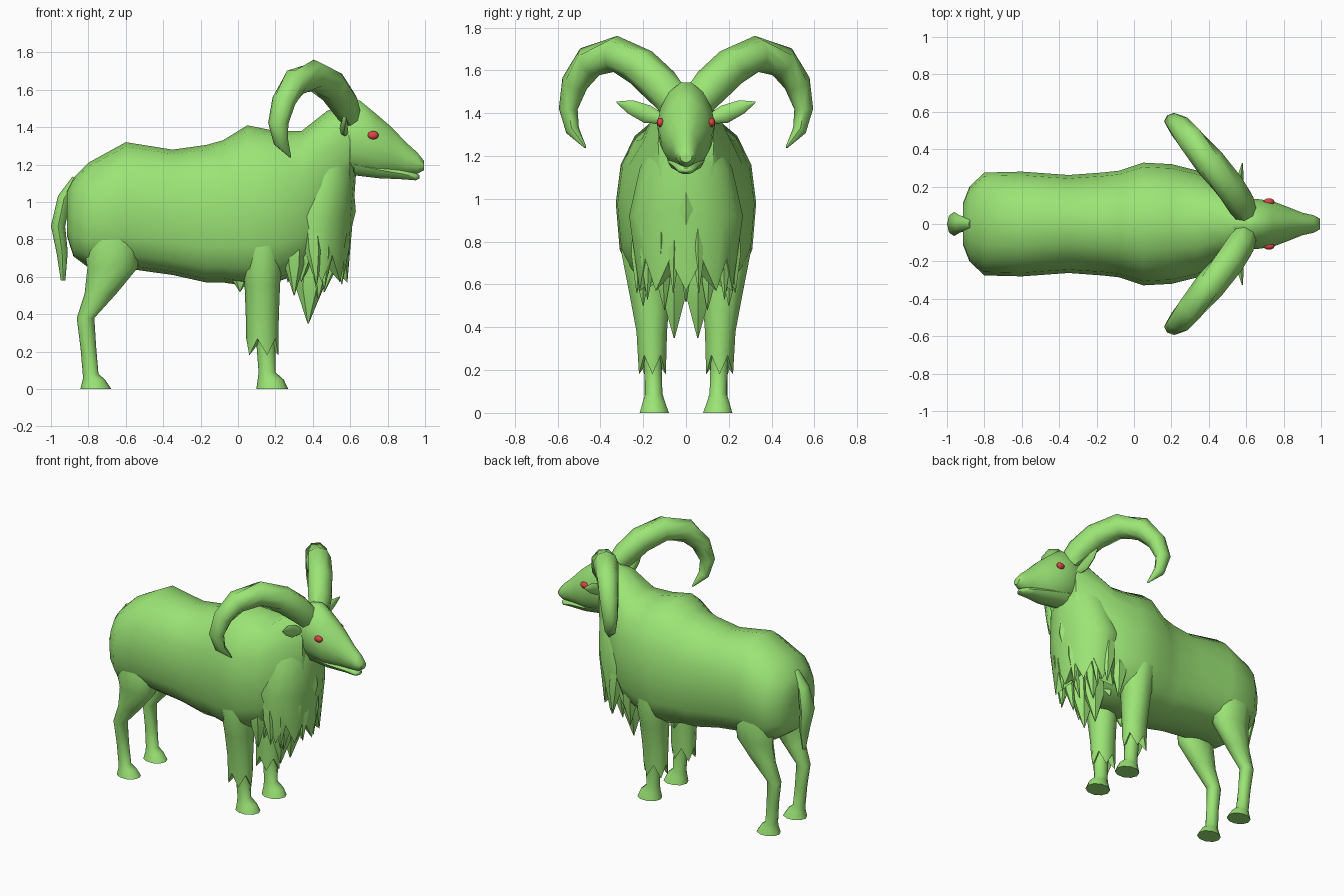
import bpy, bmesh, math
from mathutils import Vector


def material(name, rgb):
    m = bpy.data.materials.new(name)
    m.diffuse_color = (*rgb, 1)
    return m


GREEN = material("green", (0.33, 0.78, 0.18))
RED = material("red", (0.75, 0.06, 0.06))
X, Y, Z = Vector((1, 0, 0)), Vector((0, 1, 0)), Vector((0, 0, 1))


def finish(name, bm, mirror, mat=GREEN, angle=50):
    bmesh.ops.recalc_face_normals(bm, faces=bm.faces)
    me = bpy.data.meshes.new(name)
    bm.to_mesh(me)
    bm.free()
    ob = bpy.data.objects.new(name, me)
    bpy.context.collection.objects.link(ob)
    me.materials.append(mat)
    if mirror:
        ob.modifiers.new("mirror", "MIRROR").use_axis = (False, True, False)
        ob.modifiers["mirror"].use_mirror_merge = False
    bpy.ops.object.select_all(action="DESELECT")
    bpy.context.view_layer.objects.active = ob
    ob.select_set(True)
    bpy.ops.object.shade_smooth_by_angle(angle=math.radians(angle))
    return ob


def add_loft(bm, rows, plane, n=12, power=2.0, low_power=None, jag=0.0):
    """Skin rings (x, y, z, a, b); jag pulls every other end vertex down."""
    rings = []
    for i, (x, y, z, a, b) in enumerate(rows):
        c = Vector((x, y, z))
        if plane == "x":
            u, v = Y, Z
        elif plane == "z":
            u, v = X, Y
        else:
            p, q = rows[max(i - 1, 0)], rows[min(i + 1, len(rows) - 1)]
            t = (Vector(q[:3]) - Vector(p[:3])).normalized()
            u = t.cross(X).normalized()
            v = t.cross(u)
        ring = []
        for k in range(n):
            s, co = math.sin(2 * math.pi * k / n), math.cos(2 * math.pi * k / n)
            e = 2 / (low_power if low_power and s < 0 else power)
            p = c + u * a * math.copysign(abs(co) ** e, co) + v * b * math.copysign(abs(s) ** e, s)
            if jag and i == len(rows) - 1 and k % 2 == 0:
                p.z -= jag
            ring.append(bm.verts.new(p))
        rings.append(ring)
    for r, s in zip(rings, rings[1:]):
        for k in range(n):
            bm.faces.new((r[k], r[(k + 1) % n], s[(k + 1) % n], s[k]))
    for ring, row in ((rings[0], rows[0]), (rings[-1], rows[-1])):
        mid = bm.verts.new(row[:3])
        for k in range(n):
            bm.faces.new((ring[k], ring[(k + 1) % n], mid))


def loft(name, rows, plane, mirror=False, **kw):
    bm = bmesh.new()
    add_loft(bm, rows, plane, **kw)
    return finish(name, bm, mirror)


def slab_rows(profile):
    """(x, bottom, top, half width) -> ring rows across x."""
    return [(x, 0, (b + t) / 2, w, (t - b) / 2) for x, b, t, w in profile]


# Body and neck
loft("body", slab_rows([
    (-0.915, 0.82, 1.06, 0.11), (-0.88, 0.71, 1.13, 0.20), (-0.80, 0.65, 1.21, 0.275),
    (-0.60, 0.645, 1.32, 0.28), (-0.35, 0.61, 1.28, 0.262), (-0.17, 0.57, 1.305, 0.275),
    (-0.08, 0.57, 1.33, 0.285), (0.05, 0.55, 1.41, 0.328), (0.20, 0.57, 1.38, 0.32),
    (0.34, 0.62, 1.38, 0.285), (0.48, 0.75, 1.49, 0.21), (0.60, 1.00, 1.52, 0.13)]),
    "x", n=16, power=2.2, low_power=2.8)

# Head (narrow forehead, full cheeks) and lower jaw
loft("head", slab_rows([
    (0.50, 1.22, 1.48, 0.09), (0.58, 1.16, 1.54, 0.125), (0.65, 1.14, 1.55, 0.135),
    (0.74, 1.13, 1.475, 0.122), (0.82, 1.14, 1.405, 0.092), (0.90, 1.145, 1.32, 0.06),
    (0.96, 1.15, 1.265, 0.047), (0.995, 1.17, 1.22, 0.028)]),
    "x", n=14, power=1.75, low_power=2.0)
loft("lower_jaw", slab_rows([
    (0.62, 1.14, 1.26, 0.09), (0.75, 1.125, 1.22, 0.085), (0.88, 1.12, 1.18, 0.055),
    (0.95, 1.115, 1.155, 0.042), (0.97, 1.125, 1.145, 0.02)]), "x", n=10)

# Horns
loft("horns", [
    (0.60, 0.06, 1.46, 0.08, 0.06), (0.565, 0.12, 1.53, 0.09, 0.08),
    (0.505, 0.21, 1.615, 0.09, 0.085), (0.405, 0.33, 1.677, 0.085, 0.083),
    (0.305, 0.45, 1.64, 0.077, 0.075), (0.245, 0.52, 1.54, 0.063, 0.064),
    (0.215, 0.55, 1.42, 0.044, 0.054), (0.23, 0.53, 1.32, 0.032, 0.04),
    (0.28, 0.47, 1.24, 0.005, 0.005)], "path", True, n=8)

# Ears
loft("ears", [
    (0.57, 0.10, 1.37, 0.02, 0.02), (0.565, 0.18, 1.395, 0.043, 0.022),
    (0.57, 0.26, 1.43, 0.033, 0.015), (0.58, 0.325, 1.452, 0.003, 0.003)], "path", True, n=8)

# Eyes
bm = bmesh.new()
bmesh.ops.create_uvsphere(bm, u_segments=12, v_segments=8, radius=1)
for v in bm.verts:
    v.co = Vector((0.722 + v.co.x * 0.03, 0.119 + v.co.y * 0.018, 1.357 + v.co.z * 0.022))
finish("eyes", bm, True, RED)

# Tail
loft("tail", [
    (-0.86, 0, 1.12, 0.03, 0.03), (-0.93, 0, 1.02, 0.045, 0.035),
    (-0.962, 0, 0.87, 0.065, 0.038), (-0.94, 0, 0.73, 0.045, 0.03),
    (-0.935, 0, 0.58, 0.01, 0.012)], "path", n=8)

# Front legs: shaggy upper sleeve with a ragged hem, then shank and hoof
loft("front_leg_fur", [
    (0.13, 0.17, 0.98, 0.10, 0.10), (0.13, 0.19, 0.76, 0.115, 0.12),
    (0.13, 0.17, 0.56, 0.095, 0.10), (0.13, 0.16, 0.38, 0.088, 0.075),
    (0.13, 0.157, 0.27, 0.086, 0.066)], "z", True, n=10, jag=0.09)
loft("front_leg", [
    (0.14, 0.155, 0.40, 0.06, 0.05), (0.15, 0.155, 0.22, 0.05, 0.043),
    (0.155, 0.15, 0.09, 0.045, 0.042), (0.175, 0.15, 0.05, 0.07, 0.055),
    (0.183, 0.148, 0.0, 0.085, 0.072)], "z", True, n=10)

# Hind legs
loft("hind_leg", [
    (-0.70, 0.14, 0.98, 0.10, 0.08), (-0.68, 0.17, 0.78, 0.15, 0.10),
    (-0.67, 0.175, 0.65, 0.135, 0.085), (-0.735, 0.17, 0.51, 0.085, 0.062),
    (-0.815, 0.165, 0.38, 0.047, 0.045), (-0.80, 0.16, 0.22, 0.042, 0.037),
    (-0.788, 0.155, 0.08, 0.042, 0.04), (-0.77, 0.153, 0.05, 0.06, 0.052),
    (-0.76, 0.15, 0.0, 0.083, 0.068)], "z", True, n=10)

# Ragged mantle over the chest
loft("chest_mantle", [
    (0.48, 0, 1.32, 0.13, 0.14), (0.45, 0, 1.14, 0.18, 0.22),
    (0.41, 0, 0.92, 0.205, 0.27), (0.42, 0, 0.72, 0.165, 0.22)], "z", n=18, jag=0.15)

# Hanging locks: (root, tip, width)
LOCKS = [
    ((0.55, 0.05, 1.16), (0.555, 0.06, 0.56), 0.05),
    ((0.51, 0.11, 1.14), (0.55, 0.12, 0.66), 0.05),
    ((0.46, 0.17, 1.10), (0.46, 0.18, 0.53), 0.055),
    ((0.38, 0.20, 1.08), (0.42, 0.23, 0.56), 0.055),
    ((0.30, 0.21, 0.98), (0.30, 0.20, 0.50), 0.06),
    ((0.40, 0.06, 0.88), (0.375, 0.055, 0.35), 0.08),
    ((0.46, 0.12, 0.88), (0.43, 0.10, 0.48), 0.05),
    ((0.02, 0.10, 0.70), (0.01, 0.12, 0.52), 0.05),
]
bm = bmesh.new()
for root, tip, w in LOCKS:
    a, b = Vector(root), Vector(tip)
    rows = [(*a.lerp(b, f), w * s, w * s * 0.85)
            for f, s in ((0, 0.4), (0.35, 0.95), (0.65, 0.9), (1, 0.04))]
    add_loft(bm, rows, "z", n=6)
finish("fur_locks", bm, True, angle=40)

# Centre beard lock
loft("centre_lock", [
    (0.56, 0, 1.18, 0.05, 0.05), (0.585, 0, 0.95, 0.045, 0.05),
    (0.53, 0, 0.75, 0.05, 0.045), (0.46, 0, 0.52, 0.004, 0.004)], "z", n=6)
